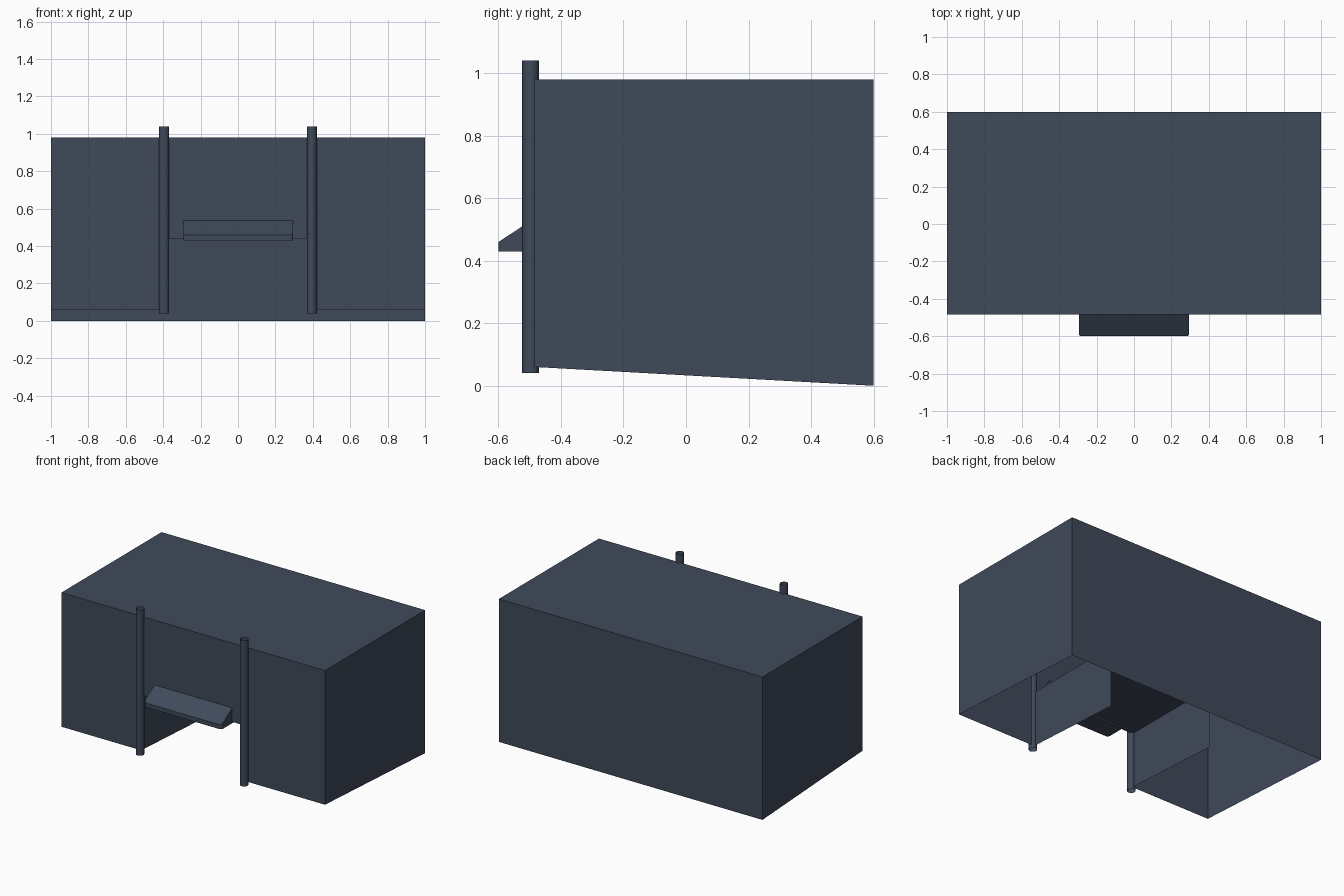
import bpy, bmesh

old = bpy.data.objects.get("Cube")
if old:
    bpy.data.objects.remove(old, do_unlink=True)

# One slate colour for everything
slate = bpy.data.materials.new("slate blue grey")
slate.use_nodes = True
colour = (0.05, 0.068, 0.102, 1)
slate.diffuse_color = colour
slate.node_tree.nodes["Principled BSDF"].inputs["Base Color"].default_value = colour

# Main dimensions
SIDE, FRONT, BACK = 1.0, -0.485, 0.6
TOP, FRONT_BASE = 0.98, 0.06
BAY, BAY_BACK, BAY_TOP = 0.395, 0.25, 0.44


def finish(name, bm):
    mesh = bpy.data.meshes.new(name)
    bm.to_mesh(mesh)
    bm.free()
    obj = bpy.data.objects.new(name, mesh)
    mesh.materials.append(slate)
    bpy.context.collection.objects.link(obj)
    return obj


def base_height(y):
    """Height of the sloping lower rim at depth y."""
    return FRONT_BASE * (BACK - y) / (BACK - FRONT)


def panels(name, outlines):
    bm = bmesh.new()
    for outline in outlines:
        bm.faces.new([bm.verts.new(p) for p in outline])
    bmesh.ops.remove_doubles(bm, verts=bm.verts, dist=0.0001)
    return finish(name, bm)


def side_wall(x, y0, y1, top):
    wall = [(x, y0, base_height(y0)), (x, y1, base_height(y1)), (x, y1, top), (x, y0, top)]
    return wall if x > 0 else wall[::-1]


# Open-bottomed housing shell, its front cut around the bay
top_panel = [(-SIDE, FRONT, TOP), (SIDE, FRONT, TOP), (SIDE, BACK, TOP), (-SIDE, BACK, TOP)]
back_panel = [(SIDE, BACK, 0), (-SIDE, BACK, 0), (-SIDE, BACK, TOP), (SIDE, BACK, TOP)]
front_outline = [(-SIDE, FRONT_BASE), (-BAY, FRONT_BASE), (-BAY, BAY_TOP), (BAY, BAY_TOP),
                 (BAY, FRONT_BASE), (SIDE, FRONT_BASE), (SIDE, TOP), (-SIDE, TOP)]
front_panel = [(x, FRONT, z) for x, z in front_outline]
panels("housing_shell", [top_panel, back_panel, front_panel,
                         side_wall(SIDE, FRONT, BACK, TOP),
                         side_wall(-SIDE, FRONT, BACK, TOP)])

# Bay lining: two walls and a ceiling, open at the back
ceiling = [(-BAY, BAY_BACK, BAY_TOP), (BAY, BAY_BACK, BAY_TOP),
           (BAY, FRONT, BAY_TOP), (-BAY, FRONT, BAY_TOP)]
panels("bay_lining", [ceiling] + [side_wall(x, FRONT, BAY_BACK, BAY_TOP)[::-1]
                                  for x in (-BAY, BAY)])

# Uncapped tubular posts at the bay edges
for side, x in (("left", BAY), ("right", -BAY)):
    bpy.ops.mesh.primitive_cylinder_add(vertices=24, radius=0.0265, depth=1.0,
                                        end_fill_type='NOTHING',
                                        location=(x, -0.4975, 0.54))
    post = bpy.context.object
    post.name = side + "_post"
    post.data.materials.append(slate)
    bpy.ops.object.shade_smooth_by_angle()

# Wedge-shaped ledge with softened front corners
HALF = 0.295
profile = [(-0.6, 0.43), (-0.46, 0.43), (-0.46, 0.552), (-0.6, 0.46)]
bm = bmesh.new()
end = bm.faces.new([bm.verts.new((-HALF, y, z)) for y, z in profile])
grown = bmesh.ops.extrude_face_region(bm, geom=[end])["geom"]
bmesh.ops.translate(bm, vec=(2 * HALF, 0, 0),
                    verts=[v for v in grown if isinstance(v, bmesh.types.BMVert)])
bmesh.ops.recalc_face_normals(bm, faces=bm.faces)
corners = [e for e in bm.edges if all(v.co.y < -0.59 for v in e.verts)
           and abs(e.verts[0].co.x - e.verts[1].co.x) < 0.01]
bmesh.ops.bevel(bm, geom=corners, offset=0.016, segments=3, profile=0.5, affect='EDGES')
finish("front_ledge", bm)
